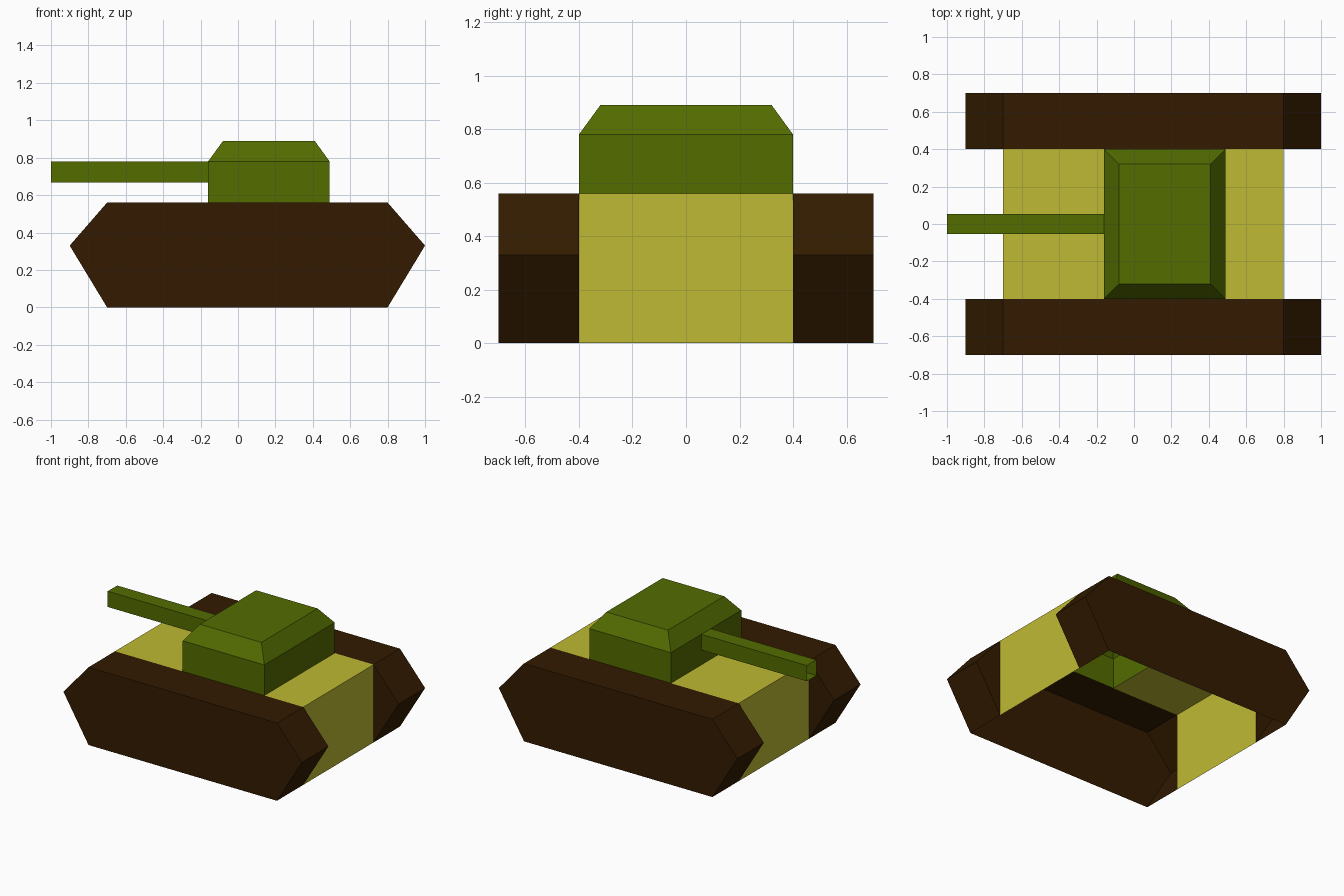
import bpy, bmesh
from mathutils import Vector, Matrix

if "Cube" in bpy.data.objects:
    bpy.data.objects.remove(bpy.data.objects["Cube"])


def material(name, rgb):
    m = bpy.data.materials.new(name)
    m.diffuse_color = (*rgb, 1)
    m.use_nodes = True
    m.node_tree.nodes["Principled BSDF"].inputs["Base Color"].default_value = m.diffuse_color
    return m


YELLOW = material("sand_yellow", (0.52, 0.49, 0.033))
GREEN = material("army_green", (0.087, 0.15, 0.0))
BROWN = material("dark_brown", (0.033, 0.011, 0.0))


def box(x0, x1, y0, y1, z0, z1):
    bm = bmesh.new()
    size = Vector((x1 - x0, y1 - y0, z1 - z0))
    centre = Vector((x0 + x1, y0 + y1, z0 + z1)) / 2
    bmesh.ops.create_cube(bm, size=1, matrix=Matrix.Translation(centre) @ Matrix.Diagonal((*size, 1)))
    bm.normal_update()
    return bm


def cut_x(bm, x):
    bmesh.ops.bisect_plane(bm, geom=bm.verts[:] + bm.edges[:] + bm.faces[:], plane_co=(x, 0, 0), plane_no=(1, 0, 0))


def delete_faces(bm, rule):
    bmesh.ops.delete(bm, geom=[f for f in bm.faces if rule(f)], context='FACES')


def finish(bm, name, mat):
    me = bpy.data.meshes.new(name)
    bm.to_mesh(me)
    bm.free()
    me.materials.append(mat)
    ob = bpy.data.objects.new(name, me)
    bpy.context.collection.objects.link(ob)
    return ob


# Tracks: hexagonal shells, open below and on the inner side along the hull
PROFILE = [(-0.7, 0), (0.8, 0), (1.0, 0.33), (0.8, 0.56), (-0.7, 0.56), (-0.9, 0.33)]
for name, y, inner in (("front_track", -0.7, -0.4), ("back_track", 0.4, 0.4)):
    bm = bmesh.new()
    face = bm.faces.new([bm.verts.new((x, y, z)) for x, z in PROFILE])
    ext = bmesh.ops.extrude_face_region(bm, geom=[face], use_keep_orig=True)
    bmesh.ops.translate(bm, vec=(0, 0.3, 0), verts=[v for v in ext["geom"] if isinstance(v, bmesh.types.BMVert)])
    bmesh.ops.recalc_face_normals(bm, faces=bm.faces)
    for x in (-0.7, 0.8):
        cut_x(bm, x)
    delete_faces(bm, lambda f: f.normal.z < -0.9 or (
        abs(f.calc_center_median().y - inner) < 0.01 and -0.69 < f.calc_center_median().x < 0.79))
    finish(bm, name, BROWN)

# Hull: end plates and deck, open below and under the turret
bm = box(-0.7, 0.8, -0.4, 0.4, 0, 0.56)
delete_faces(bm, lambda f: f.normal.z < -0.5 or abs(f.normal.y) > 0.5)
for x in (-0.16, 0.49):
    cut_x(bm, x)
delete_faces(bm, lambda f: -0.16 < f.calc_center_median().x < 0.49)
finish(bm, "hull", YELLOW)

# Turret: open-bottomed box with a sloped roof
bm = box(-0.16, 0.49, -0.4, 0.4, 0.56, 0.78)
delete_faces(bm, lambda f: f.normal.z < -0.5)
roof = max(bm.faces, key=lambda f: f.calc_center_median().z)
bmesh.ops.inset_region(bm, faces=[roof], thickness=0.01, use_boundary=True)
for v in roof.verts:
    v.co = (0.41 if v.co.x > 0.165 else -0.08, 0.32 if v.co.y > 0 else -0.32, 0.89)
finish(bm, "turret", GREEN)

# Gun barrel: open square tube
bm = box(-1.0, -0.16, -0.054, 0.054, 0.667, 0.78)
delete_faces(bm, lambda f: abs(f.normal.x) > 0.5)
finish(bm, "gun_barrel", GREEN)
